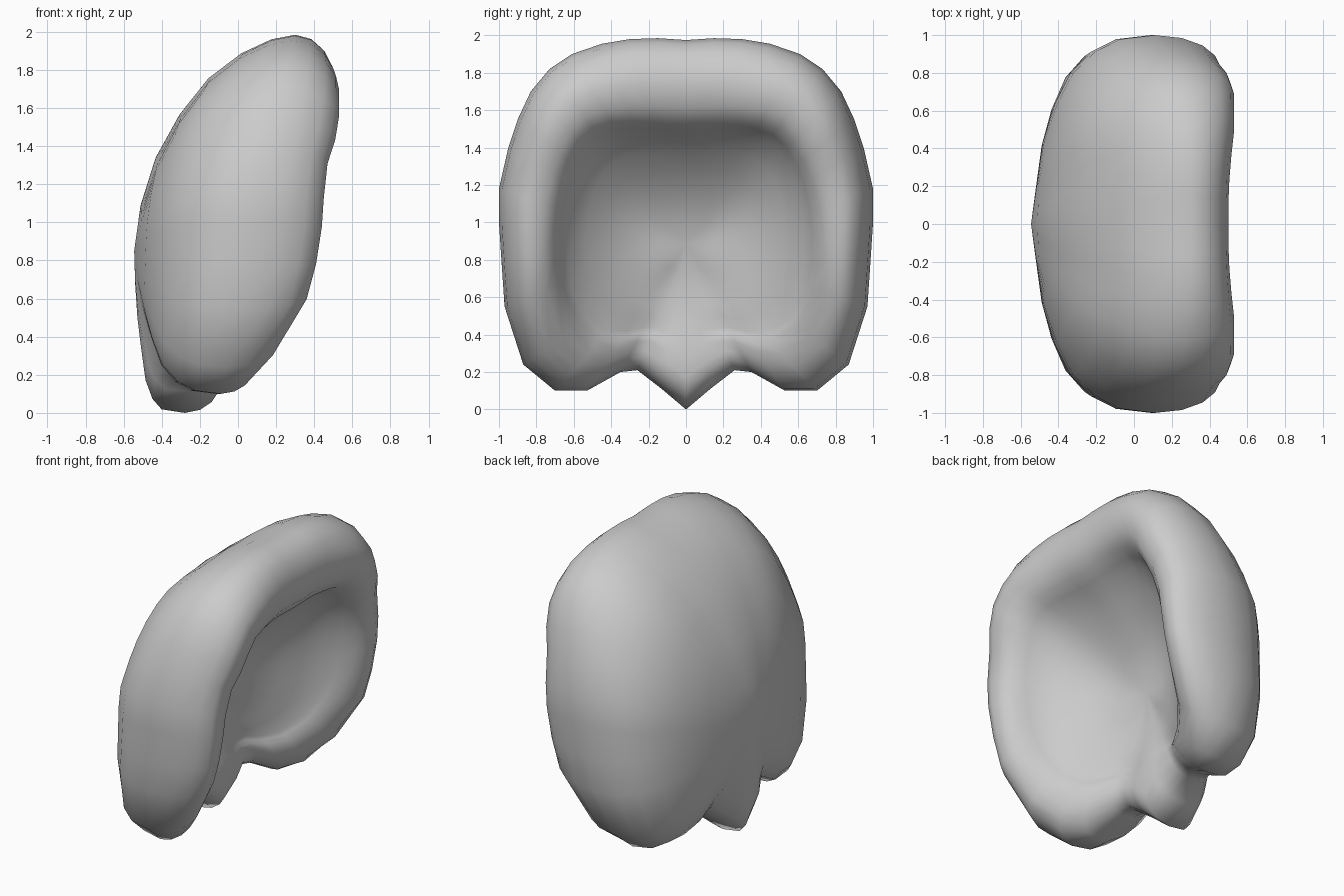
import bpy, bmesh, math

if "Cube" in bpy.data.objects:
    bpy.data.objects.remove(bpy.data.objects["Cube"])

# half outline seen from +x: y, z, edge x, rim crest x, opening scale, opening x
HALF = [
    (0.00, 1.975, .30, .50, .57, .35), (0.15, 1.985, .30, .50, .57, .35),
    (0.30, 1.98, .30, .505, .58, .35), (0.45, 1.955, .29, .515, .59, .36),
    (0.61, 1.90, .27, .53, .62, .37), (0.73, 1.82, .25, .53, .65, .38),
    (0.83, 1.70, .22, .53, .66, .38), (0.90, 1.55, .18, .51, .66, .36),
    (0.95, 1.40, .15, .47, .67, .35), (1.00, 1.18, .11, .45, .67, .33),
    (1.00, 1.00, .09, .44, .68, .31), (0.985, .77, .05, .41, .69, .27),
    (0.97, 0.55, .01, .36, .69, .22),
    (0.87, 0.24, -.06, .20, .68, .10), (0.70, 0.10, -.09, .08, .64, .01),
    (0.53, 0.10, -.12, .01, .62, -.05), (0.35, 0.20, -.18, -.08, .66, -.12),
    (0.26, 0.21, -.21, -.11, .68, -.14), (0.13, 0.11, -.25, -.08, .62, -.09),
    (0.00, 0.00, -.28, -.09, .60, -.08),
]
CZ, BACK, FLOOR = 0.85, -0.545, -0.14
OUTLINE = HALF + [(-p[0],) + p[1:] for p in HALF[-2:0:-1]]


def ramp(t, a, b):
    return min(1, max(0, (t - a) / (b - a)))


def section(p):
    """Points from the back, over the rim, into the hollow: (scale, x)."""
    y, z, ox, cx, f, qx = p
    c = (1 + f) / 2
    full = 0.78 + 0.42 * ramp(z, 1.1, 1.98)          # back is fuller low down
    if z < 0.15 and abs(y) < 0.2:                    # tail lobe bulges most
        full = 0.5
    steep = 0.7 * ramp(z, 0.2, 0.9) - 0.6 * ramp(z, 1.5, 1.95)
    pts = []
    for a in (12, 26, 40, 53, 66, 78, 90):          # domed back
        a = math.radians(a)
        k = math.sin(a)
        groove = 0.025 * math.exp(-((abs(y * k) - 0.27) / 0.13) ** 2) * math.cos(a)
        pts.append((k, ox + (BACK - ox) * max(0, math.cos(a)) ** full + groove))
    for a in (25, 48, 70, 90):                       # outer half of rim
        a = math.radians(a)
        pts.append((c + (1 - c) * math.cos(a), ox + (cx - ox) * math.sin(a)))
    for a in (60, 30, 0):                            # inner half of rim
        a = math.radians(a)
        pts.append((c - (c - f) * math.cos(a), qx + (cx - qx) * math.sin(a)))
    for a in (72, 58, 44, 30, 15):                   # hollow
        a = math.radians(a)
        g = steep * math.cos(a) + (1 - steep) * math.cos(a) ** 2
        pts.append((f * math.sin(a), qx + (FLOOR - qx) * g))
    return pts


bm = bmesh.new()
cols = []
for p in OUTLINE:
    cols.append([bm.verts.new((x, p[0] * k, CZ + (p[1] - CZ) * k)) for k, x in section(p)])
back = bm.verts.new((BACK, 0, CZ))
floor = bm.verts.new((FLOOR, 0, CZ))
for i, a in enumerate(cols):
    b = cols[(i + 1) % len(cols)]
    bm.faces.new((back, a[0], b[0]))
    bm.faces.new((floor, b[-1], a[-1]))
    for j in range(len(a) - 1):
        bm.faces.new((a[j], a[j + 1], b[j + 1], b[j]))


def soften(verts, times):
    for _ in range(times):
        bmesh.ops.smooth_vert(bm, verts=verts, factor=0.4, use_axis_x=True,
                              use_axis_y=True, use_axis_z=True)


# soften the creases on the back and in the hollow, keeping the outline
soften([v for c in cols for v in c[:3]], 2)
soften([v for c in cols for v in c[12:]], 3)
soften([v for c in cols for v in c[15:]] + [floor], 8)
bmesh.ops.recalc_face_normals(bm, faces=bm.faces)
for f in bm.faces:
    f.smooth = True
mesh = bpy.data.meshes.new("hair_shell")
bm.to_mesh(mesh)
bm.free()
bpy.context.collection.objects.link(bpy.data.objects.new("hair_shell", mesh))
